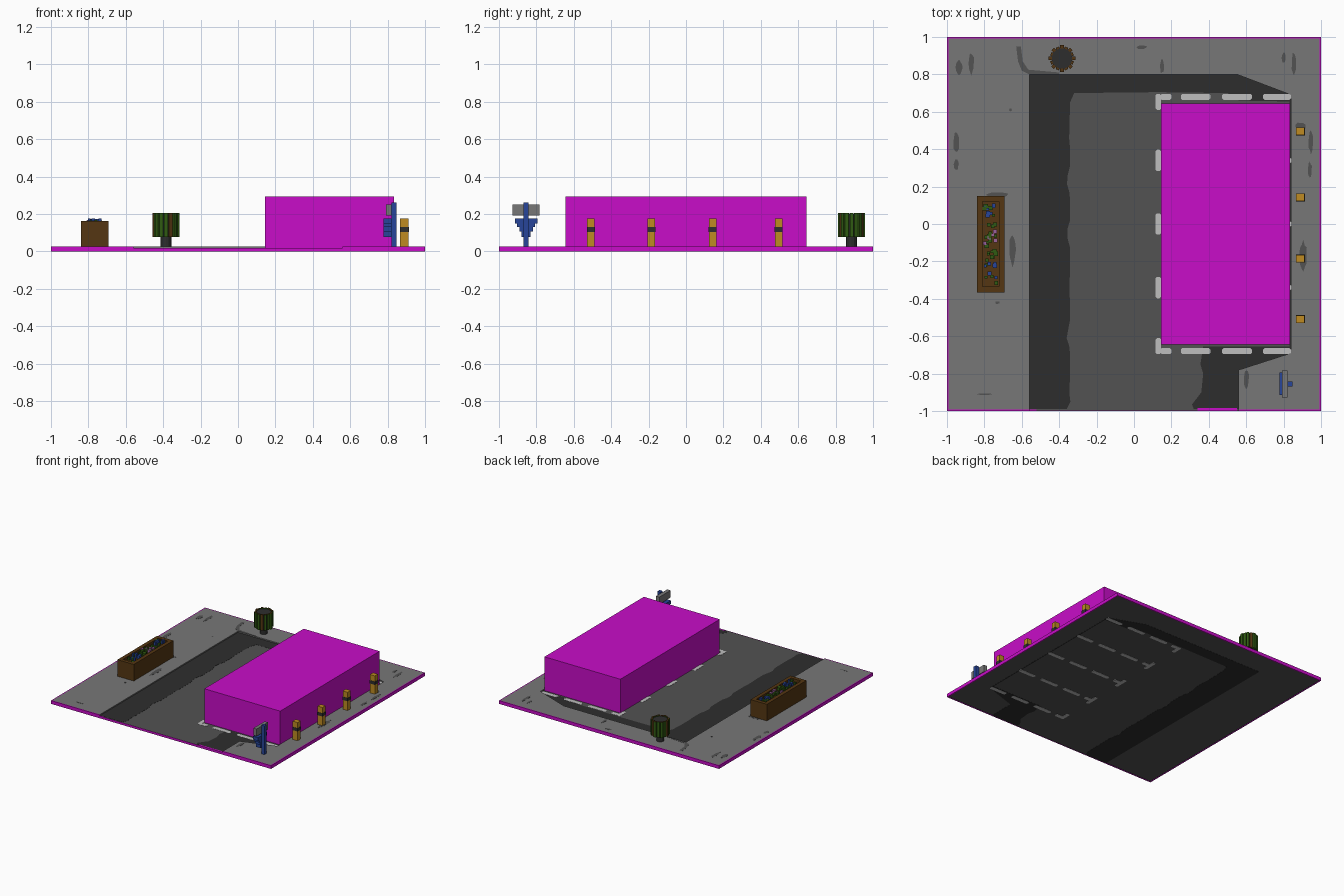
import bpy, bmesh, math, random
from mathutils import Matrix

random.seed(4)
if "Cube" in bpy.data.objects:
    bpy.data.objects.remove(bpy.data.objects["Cube"])


def material(name, rgb):
    m = bpy.data.materials.new(name)
    m.use_nodes = True
    m.diffuse_color = (*rgb, 1)
    m.node_tree.nodes["Principled BSDF"].inputs["Base Color"].default_value = (*rgb, 1)
    return m


MAGENTA = material("magenta", (0.58, 0.004, 0.58))
PAVING = material("paving grey", (0.185, 0.185, 0.185))
ASPHALT = material("asphalt grey", (0.085, 0.085, 0.085))
DARK = material("dark asphalt", (0.027, 0.027, 0.027))
WHITE = material("marking white", (0.52, 0.52, 0.52))
BROWN = material("wood brown", (0.09, 0.037, 0.006))
YELLOW = material("bollard yellow", (0.52, 0.26, 0.016))
BLUE = material("blue", (0.02, 0.06, 0.32))
GREEN = material("leaf green", (0.03, 0.105, 0.006))
PINK = material("petal pink", (0.33, 0.12, 0.33))


def finish(name, bm, *mats):
    bmesh.ops.recalc_face_normals(bm, faces=bm.faces)
    me = bpy.data.meshes.new(name)
    bm.to_mesh(me)
    bm.free()
    for m in mats:
        me.materials.append(m)
    ob = bpy.data.objects.new(name, me)
    bpy.context.collection.objects.link(ob)
    return ob


def add_box(bm, x0, x1, y0, y1, z0, z1, index=0):
    mat = Matrix.Translation(((x0 + x1) / 2, (y0 + y1) / 2, (z0 + z1) / 2))
    mat = mat @ Matrix.Diagonal((x1 - x0, y1 - y0, z1 - z0, 1))
    verts = bmesh.ops.create_cube(bm, size=1, matrix=mat)["verts"]
    for f in {f for v in verts for f in v.link_faces}:
        f.material_index = index


def boxes(name, mat, items):
    bm = bmesh.new()
    for item in items:
        add_box(bm, *item)
    return finish(name, bm, mat)


def prisms(name, mat, outlines, z0, z1):
    bm = bmesh.new()
    for pts in outlines:
        face = bm.faces.new([bm.verts.new((x, y, z0)) for x, y in pts])
        top = bmesh.ops.extrude_face_region(bm, geom=[face])["geom"]
        for v in top:
            if isinstance(v, bmesh.types.BMVert):
                v.co.z = z1
    bmesh.ops.triangulate(bm, faces=[f for f in bm.faces if len(f.verts) > 4])
    return finish(name, bm, mat)


def blob(cx, cy, rx, ry, n=12):
    pts = []
    for i in range(n):
        a, k = 2 * math.pi * i / n, random.uniform(0.8, 1.1)
        pts.append((cx + rx * k * math.cos(a), cy + ry * k * math.sin(a)))
    return pts


# Base: asphalt sheet, edge trim and raised pavement around the parking area
boxes("asphalt_sheet", ASPHALT, [(-.998, .998, -.998, .998, .003, .017)])
boxes("edge_trim", MAGENTA, [
    (-1, -.992, -1, 1, 0, .027), (.992, 1, -1, 1, 0, .027),
    (-.992, .992, .992, 1, 0, .027),
    (-.992, -.56, -1, -.992, 0, .027), (.56, .992, -1, -.992, 0, .027),
    (-.56, .56, -1, -.997, 0, .018),
    (-.56, -.52, -.997, -.992, .01, .0185), (.34, .55, -.997, -.985, .01, .0185)])
prisms("pavement", PAVING, [[
    (-.992, -.992), (-.56, -.992), (-.56, .8), (.55, .8), (.84, .69),
    (.84, -.69), (.56, -.78), (.56, -.992), (.992, -.992), (.992, .992), (-.992, .992)]],
    .017, .027)

# Worn dark tarmac along the lane, on both faces of the sheet
lane = [(-.56, -.99), (-.36, -.99), (-.34, -.95)]
for i in range(1, 34):
    lane.append((-.342 - .02 * max(0, math.sin(i * 1.1)) * random.random(), -.95 + i * 1.6 / 33))
lane += [(-.32, .70), (.13, .705), (.5, .70), (.56, .66), (.835, .655),
         (.84, .69), (.55, .8), (-.56, .8)]
exit_lane = [(.32, -.99), (.56, -.99), (.56, -.78), (.84, -.69), (.84, -.655),
             (.37, -.655), (.355, -.75), (.37, -.8), (.36, -.9), (.31, -.965)]
side = [(.832, -.67), (.84, -.67), (.84, .67), (.832, .67)]

# Painted bays: dashed dividers with a short bar at the open end
marks = []


def dash(x0, x1, y0, y1):
    c = .008
    marks.append([(x0 + c, y0), (x1 - c, y0), (x1, y0 + c), (x1, y1 - c),
                  (x1 - c, y1), (x0 + c, y1), (x0, y1 - c), (x0, y0 + c)])


for y in (-.68, -.34, 0, .34, .68):
    for x0, x1 in ((.14, .2), (.25, .41), (.47, .63), (.69, .84)):
        dash(x0, x1, y - .016, y + .016)
    lo = y - (.07 if y > .5 else .016 if y < -.5 else .057)
    hi = y + (.07 if y < -.5 else .016 if y > .5 else .057)
    dash(.115, .145, lo, hi)

for where, z_dark, z_mark in (("upper", (.0165, .018), (.0175, .019)),
                              ("lower", (.002, .0035), (.001, .0025))):
    prisms("worn_tarmac_" + where, DARK, [lane, exit_lane, side], *z_dark)
    prisms("bay_markings_" + where, WHITE, marks, *z_mark)

# Stains and cracks in the pavement
stains = [blob(*s) for s in (
    (-.935, .835, .018, .04), (-.87, .86, .015, .06), (-.95, .435, .016, .06),
    (-.95, .32, .014, .03), (-.73, .155, .06, .014), (-.65, -.135, .018, .09),
    (.15, .845, .012, .04), (.04, .945, .03, .01), (.855, .86, .013, .06),
    (.8, .89, .01, .03), (.945, .44, .012, .06), (.94, .29, .012, .04),
    (.905, -.17, .02, .08), (.6, -.83, .015, .05), (.89, .515, .03, .03),
    (-.73, -.42, .012, .008), (-.66, .61, .008, .008), (-.8, -.91, .04, .005))]
stains.append([(-.63, .95), (-.605, .95), (-.595, .87), (-.565, .825), (-.4, .81),
               (-.4, .8), (-.56, .8), (-.6, .82), (-.62, .87)])
prisms("pavement_stains", ASPHALT, stains, .0265, .028)

# Large block standing on the bays
boxes("parked_block", MAGENTA, [(.145, .835, -.645, .645, .017, .295)])

# Bollards with a dark band
for i, y in enumerate((-.508, -.185, .142, .495)):
    boxes(f"bollard_{i + 1}", YELLOW, [(.867, .911, y - .02, y + .02, .027, .177)])
    boxes(f"bollard_band_{i + 1}", DARK, [(.865, .913, y - .022, y + .022, .104, .13)])

# Post with a grey panel and a stepped blue bracket
sy = -.855
boxes("post", BLUE, [(.82, .848, sy - .014, sy + .014, .027, .262)])
boxes("post_panel", PAVING, [(.79, .82, sy - .073, sy + .073, .193, .252)])
boxes("post_bracket", BLUE, [
    (.778, .822, sy - w, sy + w, z0, z1) for w, z0, z1 in
    ((.06, .15, .177), (.048, .132, .15), (.036, .108, .132), (.024, .077, .108))])

# Planter trough with soil and flowers
px0, px1, py0, py1 = -.84, -.692, -.365, .15
boxes("planter", BROWN, [
    (px0, px0 + .03, py0, py1, .027, .163), (px1 - .03, px1, py0, py1, .027, .163),
    (px0 + .03, px1 - .03, py0, py0 + .03, .027, .163),
    (px0 + .03, px1 - .03, py1 - .03, py1, .027, .163),
    (px0 + .03, px1 - .03, py0 + .03, py1 - .03, .027, .143)])
bm = bmesh.new()
for i in range(48):
    x, y = random.uniform(-.80, -.735), random.uniform(-.32, .105)
    s, z = random.uniform(.006, .012), random.uniform(.152, .165)
    blue_patch = y > .01 or -.31 < y < -.21
    kind = random.choice((0, 1, 1)) if blue_patch else random.choice((0, 0, 2))
    if kind == 2 and not -.11 < y < -.03:
        kind = 0
    top = z + (.012 if kind == 1 else .004)
    add_box(bm, x - s, x + s, y - s, y + s, .143, top, kind)
finish("planter_flowers", bm, GREEN, BLUE, PINK)

# Slatted round bin on a dark foot
bx, by = -.385, .885
bm = bmesh.new()
for r, z0, z1 in ((.029, .027, .08), (.058, .078, .2)):
    bmesh.ops.create_cone(bm, cap_ends=True, segments=12, radius1=r, radius2=r, depth=z1 - z0,
                          matrix=Matrix.Translation((bx, by, (z0 + z1) / 2)))
finish("bin_core", bm, DARK)
bm = bmesh.new()
for i in range(16):
    n0 = len(bm.verts)
    add_box(bm, .054, .071 if i % 2 == 0 else .065, -.0095, .0095, .078, .206, 1 if i % 5 == 3 else 0)
    bm.verts.ensure_lookup_table()
    bmesh.ops.transform(bm, verts=bm.verts[n0:], matrix=Matrix.Translation((bx, by, 0))
                        @ Matrix.Rotation(2 * math.pi * i / 16, 4, 'Z'))
for f in bm.faces:
    if f.calc_center_median().z > .2:
        f.material_index = 1
finish("bin_slats", bm, GREEN, BROWN)
